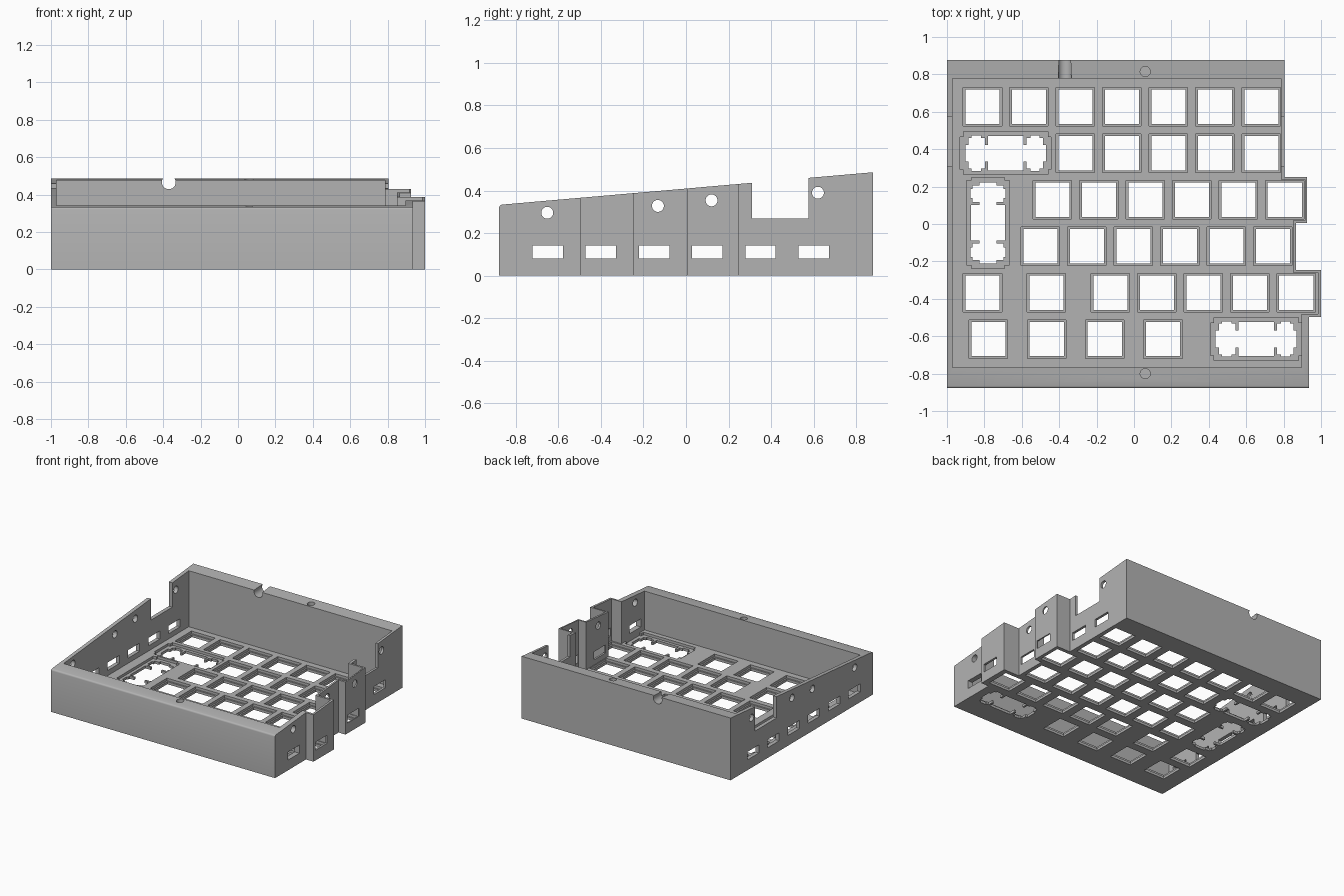
import bpy, bmesh, math
from mathutils import Matrix, Vector

cube = bpy.data.objects.get("Cube")
if cube:
    bpy.data.objects.remove(cube, do_unlink=True)

PLATE, LEDGE = 0.04, 0.02        # plate thickness and switch ledge height
UNIT = 0.2485                    # key spacing
FRONT, BACK = -0.878, 0.878


def top_height(y):
    return 0.333 + (y - FRONT) * 0.0872


def prism(bm, outline, z0, z1):
    """Extrude a flat outline; z1 may be a function of y."""
    face = bm.faces.new([bm.verts.new((x, y, z0)) for x, y in outline])
    new = bmesh.ops.extrude_face_region(bm, geom=[face])["geom"]
    for v in new:
        if isinstance(v, bmesh.types.BMVert):
            v.co.z = z1(v.co.y) if callable(z1) else z1


def box(bm, x, y, w, d, z0, z1):
    prism(bm, [(x - w/2, y - d/2), (x + w/2, y - d/2),
               (x + w/2, y + d/2), (x - w/2, y + d/2)], z0, z1)


def cylinder(bm, centre, radius, length, axis="Z"):
    turn = {"X": Matrix.Rotation(math.pi/2, 4, "Y"),
            "Y": Matrix.Rotation(math.pi/2, 4, "X"), "Z": Matrix()}[axis]
    bmesh.ops.create_cone(bm, cap_ends=True, segments=32, radius1=radius,
                          radius2=radius, depth=length,
                          matrix=Matrix.Translation(centre) @ turn)


def make(name, bm):
    bmesh.ops.recalc_face_normals(bm, faces=bm.faces)
    mesh = bpy.data.meshes.new(name)
    bm.to_mesh(mesh)
    bm.free()
    obj = bpy.data.objects.new(name, mesh)
    bpy.context.collection.objects.link(obj)
    return obj


def cut(target, bm):
    """Subtract the solids in bm from the target."""
    cutter = make("cutter", bm)
    mod = target.modifiers.new("cut", "BOOLEAN")
    mod.operation, mod.solver, mod.object = "DIFFERENCE", "EXACT", cutter
    mod.use_self = True
    bpy.context.view_layer.objects.active = target
    bpy.ops.object.modifier_apply(modifier=mod.name)
    bpy.data.objects.remove(cutter, do_unlink=True)


def stepped(left, front, back, xs, ys):
    """Outline with a stepped right side, from front to back."""
    pts = [(left, back), (left, front)]
    bounds = [front] + ys + [back]
    for i, x in enumerate(xs):
        pts += [(x, bounds[i]), (x, bounds[i + 1])]
    return pts


# Solid case with a sloping top and a softened front edge
bm = bmesh.new()
prism(bm, stepped(-1, FRONT, BACK, [0.935, 1.0, 0.865, 0.925, 0.805],
                  [-0.497, -0.245, 0.005, 0.25]), 0, top_height)
bm.edges.ensure_lookup_table()
front_edge = [e for e in bm.edges
              if all(v.co.y < FRONT + 0.001 and v.co.z > 0.1 for v in e.verts)]
bmesh.ops.bevel(bm, geom=front_edge, offset=0.012, segments=3,
                profile=0.5, affect="EDGES")
case = make("keyboard_case", bm)

# Interior pocket
bm = bmesh.new()
prism(bm, stepped(-0.97, -0.766, 0.778, [0.895, 0.983, 0.85, 0.915, 0.786],
                  [-0.482, -0.259, 0.018, 0.237]), PLATE, 1)
cut(case, bm)

# Key centres, row by row from the back
row_y = [0.627 - UNIT * i for i in range(6)]
keys = []
for row, start, count in [(0, -0.81, 7), (1, -0.313, 5), (2, -0.436, 6),
                          (3, -0.5, 6), (4, -0.126, 5)]:
    keys += [(start + UNIT * i, row_y[row]) for i in range(count)]
keys += [(x, row_y[4]) for x in (-0.81, -0.468)]
keys += [(-0.778 + 0.311 * i, row_y[5]) for i in range(4)]

# Switch recesses, then the smaller through holes
for size, z0, z1 in [(0.206, LEDGE, 0.06), (0.183, -0.1, 0.1)]:
    bm = bmesh.new()
    for x, y in keys:
        box(bm, x, y, size, size, z0, z1)
    cut(case, bm)

# Wide keys: stepped recess and stabiliser-shaped opening
RECESS = [(0, 0.452, 0.23), (0, 0.486, 0.175)]
OPENING = [(0, 0.19, 0.183), (0, 0.25, 0.08)]
for side in (-1, 1):
    OPENING += [(side * 0.155, 0.088, 0.165), (side * 0.155, 0.122, 0.09),
                (side * 0.157, 0.05, 0.188)]
for x, y, upright in [(-0.686, row_y[1], False), (-0.78, 0.006, True),
                      (0.653, row_y[5], False)]:
    for parts, z0, z1 in [(RECESS, LEDGE, 0.06), (OPENING, -0.1, 0.1)]:
        for along, w, d in parts:
            bm = bmesh.new()
            if upright:
                box(bm, x, y + along, d, w, z0, z1)
            else:
                box(bm, x + along, y, w, d, z0, z1)
            cut(case, bm)

# Slots along both side walls
bm = bmesh.new()
for i in range(6):
    box(bm, 0, -0.65 + 0.25 * i, 3, 0.143, 0.08, 0.143)
cut(case, bm)

# Round holes through both side walls
bm = bmesh.new()
for y, z in [(-0.652, 0.296), (-0.132, 0.328), (0.12, 0.354), (0.62, 0.39)]:
    cylinder(bm, Vector((0, y, z)), 0.028, 3, "X")
cut(case, bm)

# Open gap in the side walls
bm = bmesh.new()
box(bm, 0, 0.443, 3, 0.264, 0.27, 1)
cut(case, bm)

# Cable notch in the back wall
bm = bmesh.new()
cylinder(bm, Vector((-0.37, 0.85, 0.466)), 0.037, 0.3, "Y")
cut(case, bm)

# Blind screw holes in the front and back rims
bm = bmesh.new()
for y in (-0.8, 0.815):
    cylinder(bm, Vector((0.06, y, top_height(y))), 0.027, 0.2)
cut(case, bm)

# Single grey finish
grey = bpy.data.materials.new("grey_plastic")
grey.use_nodes = True
colour = (0.45, 0.45, 0.45, 1)
grey.diffuse_color = colour
grey.node_tree.nodes["Principled BSDF"].inputs["Base Color"].default_value = colour
case.data.materials.clear()
case.data.materials.append(grey)
for poly in case.data.polygons:
    poly.material_index = 0

bpy.ops.object.select_all(action="DESELECT")
case.select_set(True)
bpy.context.view_layer.objects.active = case
bpy.ops.object.shade_smooth_by_angle(angle=math.radians(30))
